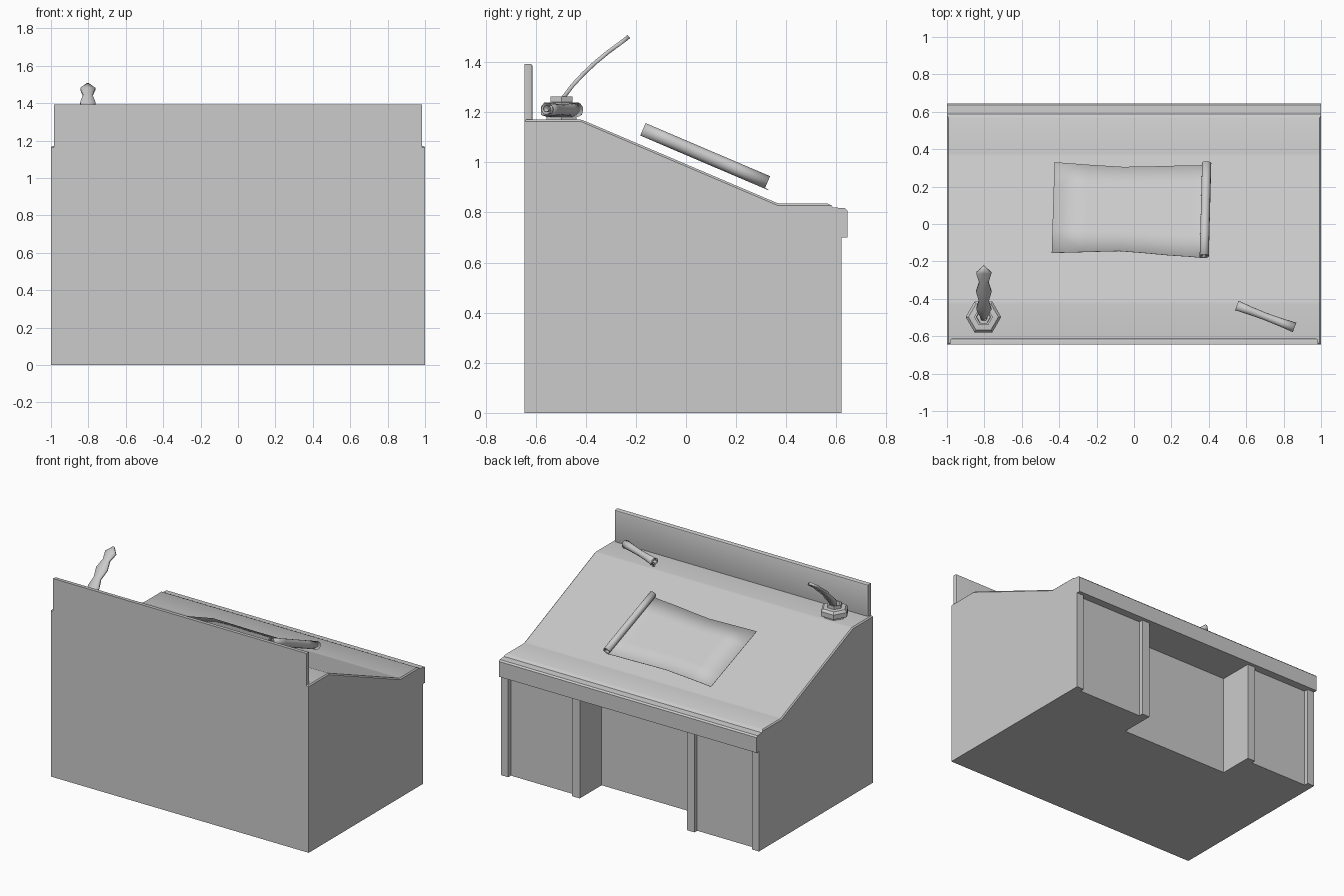
import bpy, bmesh, math
from mathutils import Vector

if "Cube" in bpy.data.objects:
    bpy.data.objects.remove(bpy.data.objects["Cube"])


def finish(bm, name, smooth=30):
    bmesh.ops.recalc_face_normals(bm, faces=bm.faces)
    me = bpy.data.meshes.new(name)
    bm.to_mesh(me)
    bm.free()
    ob = bpy.data.objects.new(name, me)
    bpy.context.collection.objects.link(ob)
    bpy.ops.object.select_all(action='DESELECT')
    bpy.context.view_layer.objects.active = ob
    ob.select_set(True)
    if smooth:
        bpy.ops.object.shade_smooth_by_angle(angle=math.radians(smooth))
    return ob


def prism(profile, x0, x1):
    """Extrude a (y, z) profile along x."""
    bm = bmesh.new()
    f = bm.faces.new([bm.verts.new((x0, y, z)) for y, z in profile])
    ext = bmesh.ops.extrude_face_region(bm, geom=[f])['geom']
    bmesh.ops.translate(bm, vec=(x1 - x0, 0, 0),
                        verts=[v for v in ext if isinstance(v, bmesh.types.BMVert)])
    return bm


def box(x0, x1, y0, y1, z0, z1):
    return prism([(y0, z0), (y1, z0), (y1, z1), (y0, z1)], x0, x1)


def bevel_edges(bm, test, width, segments=1):
    edges = [e for e in bm.edges if all(test(v.co) for v in e.verts)]
    bmesh.ops.bevel(bm, geom=edges, offset=width, segments=segments, profile=0.5, affect='EDGES')


def ribbon(name, rows, thickness, offset=0):
    """Thin sheet through a grid of points."""
    bm = bmesh.new()
    g = [[bm.verts.new(p) for p in row] for row in rows]
    for a, b in zip(g, g[1:]):
        for i in range(len(a) - 1):
            bm.faces.new((a[i], a[i + 1], b[i + 1], b[i]))
    ob = finish(bm, name, 40)
    m = ob.modifiers.new("thickness", 'SOLIDIFY')
    m.thickness, m.offset = thickness, offset
    return ob


def spiral(r0, r1, turns, n):
    """Curl starting at the bottom, winding inwards."""
    return [((r0 + (r1 - r0) * i / n) * math.cos(-math.pi / 2 + turns * math.tau * i / n),
             (r0 + (r1 - r0) * i / n) * math.sin(-math.pi / 2 + turns * math.tau * i / n))
            for i in range(n + 1)]


# desk body: side profile with sloped writing top and front rail
bm = prism([(-0.645, 0), (0.62, 0), (0.62, 0.7), (0.645, 0.7), (0.645, 0.807), (0.635, 0.817),
            (0.588, 0.82), (0.575, 0.835), (0.37, 0.835), (-0.42, 1.172), (-0.645, 1.172)], -1, 1)
bevel_edges(bm, lambda c: abs(c.x) > 0.99 and c.z > 0.83, 0.008)
desk = finish(bm, "desk_body", 0)

# knee space and recessed panels between the four posts
for cut in ((-0.44, 0.39, 0.378), (0.45, 0.945, 0.59), (-0.945, -0.50, 0.59)):
    cutter = finish(box(cut[0], cut[1], cut[2], 0.66, -0.1, 0.7), "recess_cutter", 0)
    cutter.hide_render = True
    m = desk.modifiers.new("recess", 'BOOLEAN')
    m.operation, m.solver, m.object = 'DIFFERENCE', 'EXACT', cutter
    bpy.context.view_layer.objects.active = desk
    bpy.ops.object.modifier_apply(modifier=m.name)
    bpy.data.objects.remove(cutter)
bpy.ops.object.select_all(action='DESELECT')
desk.select_set(True)
bpy.context.view_layer.objects.active = desk
bpy.ops.object.shade_smooth_by_angle(angle=math.radians(30))

# upright board along the high edge
bm = box(-0.983, 0.983, -0.645, -0.612, 1.16, 1.393)
bevel_edges(bm, lambda c: c.y > -0.62, 0.01, 2)
finish(bm, "back_board")

# parchment lying over the slope, one end curled into a roll
normal = Vector((0, 0.392, 0.92))


def on_slope(x, y, h):
    return Vector((x, y, 1.172 - 0.4266 * (y + 0.42) + 0.038)) + normal * h


columns = [(-0.425, 0.33, -0.44, -0.155), (-0.25, 0.317, -0.26, -0.15), (-0.06, 0.305, -0.08, -0.145),
           (0.07, 0.307, 0.05, -0.155), (0.22, 0.311, 0.19, -0.168), (0.32, 0.312, 0.30, -0.175)]
rows = [[on_slope(xa + (xb - xa) * t, ya + (yb - ya) * t, 0) for t in (0, 0.25, 0.5, 0.75, 1)]
        for xa, ya, xb, yb in columns]
for u, w in spiral(0.028, 0.012, 1.7, 22):
    rows.append([on_slope(0.386 - 0.013 * t + u, 0.315 - 0.497 * t, w + 0.028)
                 for t in (0, 0.25, 0.5, 0.75, 1)])
ribbon("parchment", rows, 0.003)

# small rolled scroll, narrower at its waist
along = Vector((0.31, -0.118, 0)).normalized()
side = Vector((-along.y, along.x, 0))
rows = []
for u, w in spiral(0.031, 0.008, 2.2, 28):
    rows.append([Vector((0.703, -0.497, 1.212)) + along * d + side * u * s + Vector((0, 0, w * s))
                 for d, s in ((-0.165, 1), (-0.09, 0.82), (0, 0.72), (0.09, 0.82), (0.165, 1))])
ribbon("rolled_scroll", rows, 0.003)

# six-sided inkwell, lathed from a short profile
bm = bmesh.new()
rings = []
for r, z in ((0.07, 1.17), (0.07, 1.182), (0.095, 1.19), (0.095, 1.222), (0.08, 1.238), (0.05, 1.24),
             (0.05, 1.262), (0.038, 1.262), (0.036, 1.225)):
    rings.append([bm.verts.new((-0.805 + r * math.cos(k * math.tau / 6),
                                -0.497 + r * math.sin(k * math.tau / 6), z)) for k in range(6)])
for a, b in zip(rings, rings[1:]):
    for k in range(6):
        bm.faces.new((a[k], a[(k + 1) % 6], b[(k + 1) % 6], b[k]))
bm.faces.new(rings[0][::-1])
bm.faces.new(rings[-1])
finish(bm, "inkwell", 0)

# curved quill with a wavy vane: (y, z, half width)
quill = [(-0.51, 1.23, 0.012), (-0.49, 1.258, 0.02), (-0.452, 1.308, 0.04), (-0.41, 1.353, 0.026),
         (-0.36, 1.40, 0.041), (-0.31, 1.441, 0.025), (-0.262, 1.476, 0.04), (-0.228, 1.502, 0.004)]
ribbon("quill", [[(-0.803 + s * w, y, z) for s in (-1, 0, 1)] for y, z, w in quill], 0.016)
